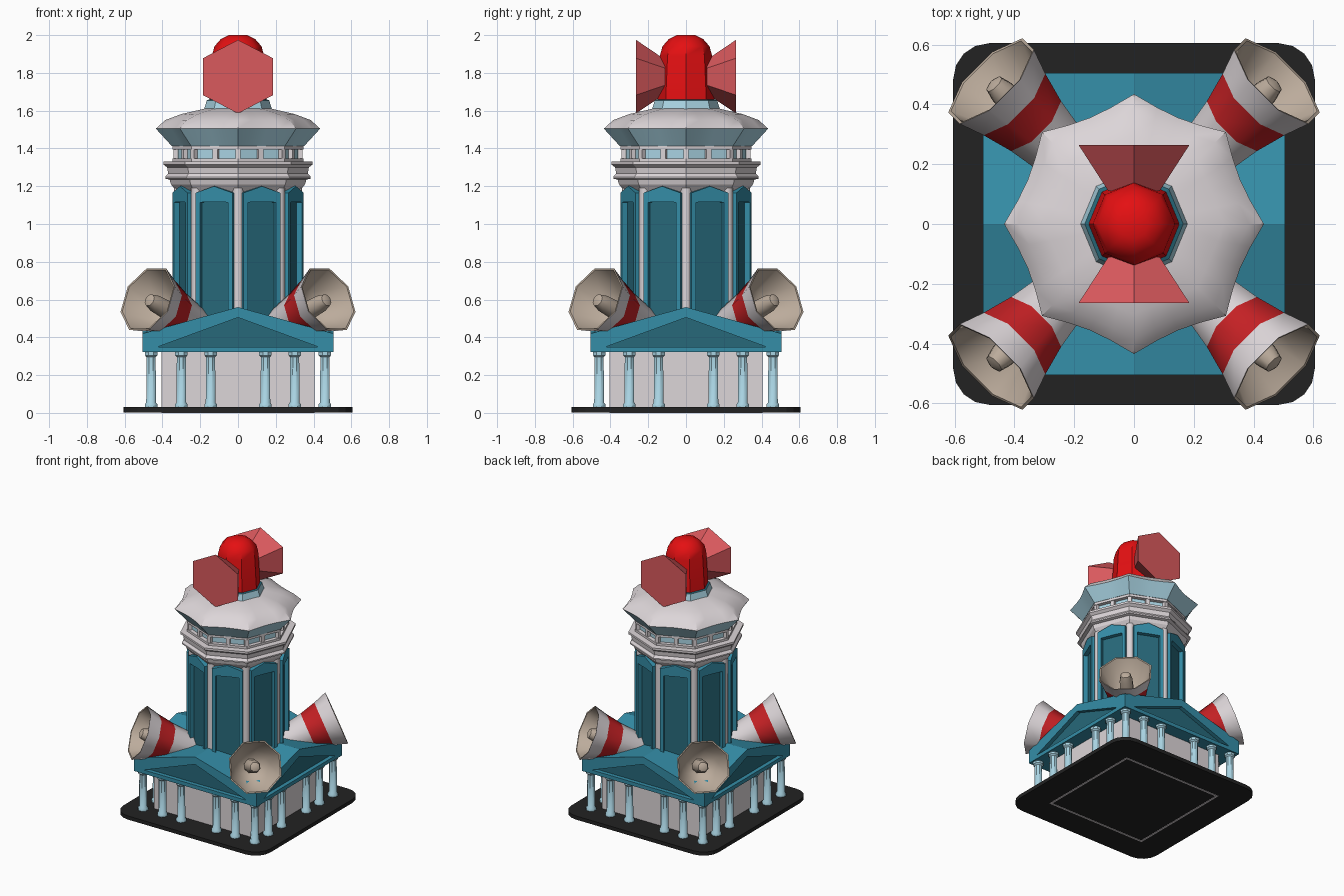
import bpy, bmesh, math
from mathutils import Matrix, Vector

if "Cube" in bpy.data.objects:
    bpy.data.objects.remove(bpy.data.objects["Cube"])

def mat(name, r, g, b):
    m = bpy.data.materials.new(name)
    m.diffuse_color = (r, g, b, 1)
    m.use_nodes = True
    m.node_tree.nodes["Principled BSDF"].inputs["Base Color"].default_value = m.diffuse_color
    return m

BLACK = mat("black", .016, .016, .016)
TEAL = mat("teal", .035, .27, .39)
DARK = mat("dark teal", .02, .14, .195)
SKY = mat("light blue", .40, .66, .77)
WHITE = mat("off white", .72, .67, .69)
RED = mat("bright red", .78, .005, .006)
BAND = mat("band red", .56, .015, .018)
PINK = mat("beam pink", .70, .10, .11)
BEIGE = mat("beige", .50, .41, .33)

def finish(name, bm, mats, matrix=None, smooth=None):
    bmesh.ops.remove_doubles(bm, verts=bm.verts, dist=1e-5)
    bmesh.ops.recalc_face_normals(bm, faces=bm.faces)
    if matrix:
        bm.transform(matrix)
    me = bpy.data.meshes.new(name)
    bm.to_mesh(me)
    bm.free()
    for m in mats:
        me.materials.append(m)
    if smooth:
        for p in me.polygons:
            p.use_smooth = True
        me.set_sharp_from_angle(angle=math.radians(smooth))
    ob = bpy.data.objects.new(name, me)
    bpy.context.collection.objects.link(ob)
    return ob

def lathe(name, prof, n, mats, idx=None, start=0, scallop=None, matrix=None, smooth=None):
    """Rings from (r, z); scallop pulls each ring in between its eight points."""
    bm = bmesh.new()
    rings = []
    for k, (r, z) in enumerate(prof):
        ring = []
        for i in range(n):
            a = math.radians(start) + 2 * math.pi * i / n
            t = ((a / (math.pi / 4)) % 1) * 2 - 1          # 0 mid-side, +-1 at the points
            s = r * (1 - scallop[k] * (1 - t * t)) if scallop else r
            ring.append(bm.verts.new((s * math.cos(a), s * math.sin(a), z)))
        rings.append(ring)
    for k in range(len(rings) - 1):
        for i in range(n):
            j = (i + 1) % n
            f = bm.faces.new((rings[k][i], rings[k][j], rings[k + 1][j], rings[k + 1][i]))
            f.material_index = idx[k] if idx else 0
    if prof[0][0] > 0:
        bm.faces.new(rings[0][::-1]).material_index = idx[0] if idx else 0
    if prof[-1][0] > 0:
        bm.faces.new(rings[-1]).material_index = idx[-1] if idx else 0
    return finish(name, bm, mats, matrix, smooth)

def box(name, lo, hi, m, matrix=None, bevel=0):
    bm = bmesh.new()
    bmesh.ops.create_cube(bm, size=1)
    c = [(a + b) / 2 for a, b in zip(lo, hi)]
    d = [b - a for a, b in zip(lo, hi)]
    bm.transform(Matrix.Translation(c) @ Matrix.Diagonal((*d, 1)))
    if bevel:
        es = [e for e in bm.edges if abs(e.verts[0].co.z - e.verts[1].co.z) > .001]
        bmesh.ops.bevel(bm, geom=es, offset=bevel, segments=4, profile=.5, affect='EDGES')
    return finish(name, bm, [m], matrix)

def framed_panel(name, outer, hole, y, recess, depth, matrix):
    """Frame with a recessed dark panel; outlines are matching (x, z) lists."""
    bm = bmesh.new()
    def loop(pts, yy):
        return [bm.verts.new((x, yy, z)) for x, z in pts]
    of, hf, hb, ob = loop(outer, y), loop(hole, y), loop(hole, y + recess), loop(outer, y + depth)
    for a, b in ((of, hf), (hf, hb), (of, ob)):
        for i in range(len(a)):
            j = (i + 1) % len(a)
            bm.faces.new((a[i], a[j], b[j], b[i]))
    bm.faces.new(hb).material_index = 1
    bm.faces.new(ob)
    return finish(name, bm, [TEAL, DARK], matrix)

def turn(deg):
    return Matrix.Rotation(math.radians(deg), 4, 'Z')

# base slab and ground floor walls
box("base_slab", (-.605, -.605, .003), (.605, .605, .03), BLACK, bevel=.12)
for k in range(4):
    box("ground_wall", (-.406, -.406, 0), (.406, -.392, .33), WHITE, turn(90 * k))

# colonnade, corner columns shared
col = [(.036, .03), (.036, .045), (.028, .055), (.026, .295), (.036, .305), (.036, .325)]
for k in range(4):
    for x in (-.46, -.30, -.145, .145, .30):
        lathe("porch_column", col, 8, [SKY], start=22.5, smooth=40,
              matrix=turn(90 * k) @ Matrix.Translation((x, -.46, 0)))

# cross-gable roof and four pediments
bm = bmesh.new()
E, LOW, TOP = .505, .42, .56
for k in range(4):
    for s in (-1, 1):
        vs = [bm.verts.new(turn(90 * k) @ Vector(p)) for p in ((0, 0, TOP), (0, -E, TOP), (s * E, -E, LOW))]
        bm.faces.new(vs)
    vs = [bm.verts.new(turn(90 * k) @ Vector(p)) for p in ((-E, -E, LOW), (E, -E, LOW), (0, -E, TOP))]
    bm.faces.new([vs[0], vs[1], vs[2]])
    bm.faces.new([bm.verts.new(turn(90 * k) @ Vector(p)) for p in
                  ((-E, -E, .322), (E, -E, .322), (E, -E, LOW), (-E, -E, LOW))])
bm.faces.new([bm.verts.new((x * E, y * E, .322)) for x, y in ((-1, -1), (-1, 1), (1, 1), (1, -1))])
# gable end skins are replaced by the framed pediments
bmesh.ops.remove_doubles(bm, verts=bm.verts, dist=1e-5)
bmesh.ops.recalc_face_normals(bm, faces=bm.faces)
ends = [f for f in bm.faces if abs(f.normal.z) < .01]
bmesh.ops.delete(bm, geom=ends, context='FACES')
finish("gable_roof", bm, [TEAL])
for k in range(4):
    framed_panel("pediment", [(-E, .322), (E, .322), (E, LOW), (0, TOP), (-E, LOW)],
                 [(-.42, .35), (.42, .35), (.41, .355), (0, .505), (-.41, .355)],
                 -E, .03, .035, turn(90 * k))

# tower core, corner shafts and window bays
lathe("tower_core", [(.314, .36), (.314, 1.25)], 8, [WHITE])
for k in range(8):
    a = math.radians(45 * k)
    lathe("tower_shaft", [(.03, .4), (.03, 1.22)], 8, [WHITE], smooth=50,
          matrix=Matrix.Translation((.309 * math.cos(a), .309 * math.sin(a), 0)))
    framed_panel("tower_bay", [(-.105, .4), (.105, .4), (.105, 1.165), (0, 1.2), (-.105, 1.165)],
                 [(-.08, .42), (.08, .42), (.08, 1.115), (0, 1.116), (-.08, 1.115)],
                 -.333, .03, .06, turn(22.5 + 45 * k))

# stepped ledge under the gallery
lathe("tower_ledge", [(.315, 1.16), (.355, 1.21), (.362, 1.235), (.385, 1.24), (.385, 1.25), (.37, 1.268),
                      (.375, 1.30), (.395, 1.315), (.395, 1.33), (.3, 1.332)], 8, [WHITE])

# gallery windows with rails and posts
lathe("gallery_glass", [(.318, 1.33), (.318, 1.41)], 8, [SKY])
for z in (1.33, 1.395):
    lathe("gallery_rail", [(.31, z), (.348, z), (.348, z + .017), (.31, z + .017)], 8, [WHITE])
for k in range(16):
    r = .333 if k % 2 == 0 else .308
    box("gallery_post", (r - .014, -.014, 1.335), (r + .009, .014, 1.41), WHITE, turn(22.5 * k))

# scalloped tower roof, blue underneath and white on top
lathe("scalloped_roof", [(.30, 1.41), (.35, 1.412), (.435, 1.505), (.385, 1.55), (.30, 1.582), (.17, 1.612)],
      32, [SKY, WHITE], [0, 0, 1, 1, 1], scallop=[.076, .076, .115, .10, .07, .05], smooth=40)

# lamp collar and red dome
lathe("lamp_collar", [(.182, 1.60), (.165, 1.655), (.15, 1.66)], 8, [SKY, DARK], [0, 1])
lathe("red_dome", [(.152, 1.655), (.138, 1.89), (.125, 1.94), (.09, 1.98), (.05, 2.0), (0, 2.0)],
      8, [RED], smooth=40)

# light beams, front and back
for k in range(2):
    lathe("light_beam", [(.09, 0), (.195, .155)], 6, [PINK], start=30,
          matrix=turn(180 * k) @ Matrix.Translation((0, -.11, 1.78)) @
          Matrix.Diagonal((1.1, 1, 1, 1)) @ Matrix.Rotation(math.pi / 2, 4, 'X'))

# four corner horns tilted upward
horn = [(0, 0), (.088, 0), (.128, .25), (.158, .365), (.19, .46), (.18, .458),
        (.11, .31), (.05, .28), (.046, .40), (.034, .445), (0, .46)]
el = math.radians(22)
for k in range(4):
    d = Vector((math.cos(el), 0, math.sin(el)))
    lathe("corner_horn", horn, 8, [WHITE, BAND, BEIGE], [0, 0, 1, 0, 2, 2, 2, 2, 2, 2], start=22.5, smooth=50,
          matrix=turn(45 + 90 * k) @ Matrix.Translation((.25, 0, .43)) @ d.to_track_quat('Z', 'Y').to_matrix().to_4x4())
